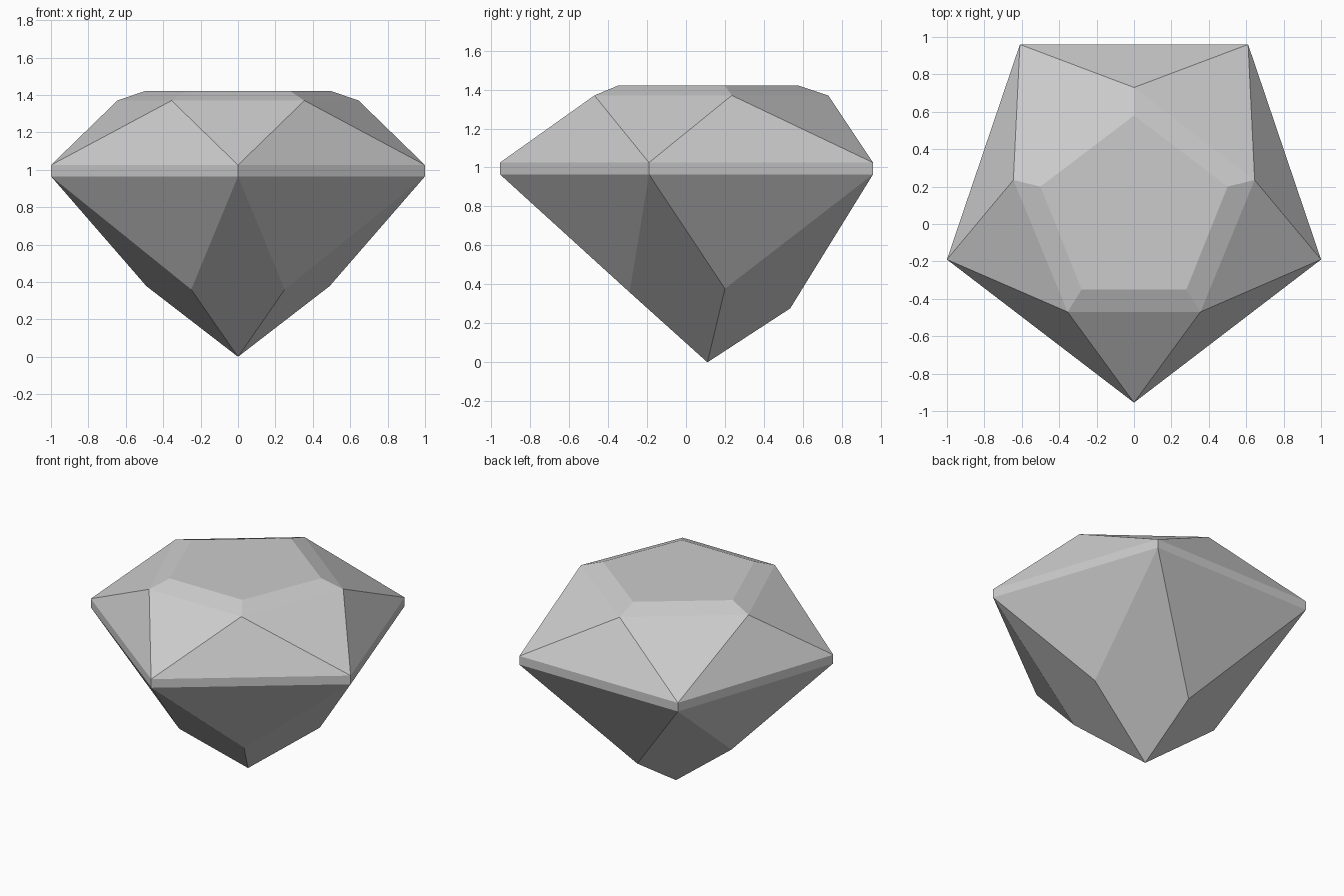
import bpy
import bmesh

default = bpy.data.objects.get("Cube")
if default:
    bpy.data.objects.remove(default, do_unlink=True)

# One stone grey for the whole gem
grey = bpy.data.materials.new("stone_grey")
grey.use_nodes = True
colour = (0.6, 0.6, 0.6, 1)
grey.diffuse_color = colour
grey.node_tree.nodes["Principled BSDF"].inputs["Base Color"].default_value = colour

bm = bmesh.new()


def ring(points):
    return [bm.verts.new(p) for p in points]


def corner_ring(z):
    """Girdle pentagon, counter-clockwise from its front corner."""
    return ring([(0, -0.955, z), (1, -0.19, z), (0.61, 0.96, z),
                 (-0.61, 0.96, z), (-1, -0.19, z)])


def edge_ring(front, side, back):
    """Pentagon whose points sit over the middles of the girdle edges."""
    fx, fy, fz = front
    sx, sy, sz = side
    return ring([front, side, back, (-sx, sy, sz), (-fx, fy, fz)])


table = edge_ring((0.28, -0.35, 1.42), (0.5, 0.2, 1.42), (0, 0.58, 1.42))
crown = edge_ring((0.355, -0.47, 1.37), (0.645, 0.235, 1.37), (0, 0.73, 1.37))
girdle_top = corner_ring(1.025)
girdle_base = corner_ring(0.965)
pavilion = edge_ring((0.25, -0.29, 0.36), (0.49, 0.2, 0.378), (0, 0.535, 0.277))
tip = bm.verts.new((0, 0.11, 0))

# Facets, repeated around the five sides
bm.faces.new(table)
for i in range(5):
    j = (i + 1) % 5
    bm.faces.new((crown[i], crown[j], table[j], table[i]))
    bm.faces.new((girdle_top[i], girdle_top[j], crown[i]))
    bm.faces.new((girdle_top[j], crown[j], crown[i]))
    bm.faces.new((girdle_base[i], girdle_base[j], girdle_top[j], girdle_top[i]))
    bm.faces.new((girdle_base[j], girdle_base[i], pavilion[i]))
    bm.faces.new((girdle_base[j], pavilion[i], tip, pavilion[j]))
bmesh.ops.recalc_face_normals(bm, faces=bm.faces[:])

mesh = bpy.data.meshes.new("cut_gem")
bm.to_mesh(mesh)
bm.free()
mesh.materials.append(grey)
gem = bpy.data.objects.new("cut_gem", mesh)
bpy.context.collection.objects.link(gem)
